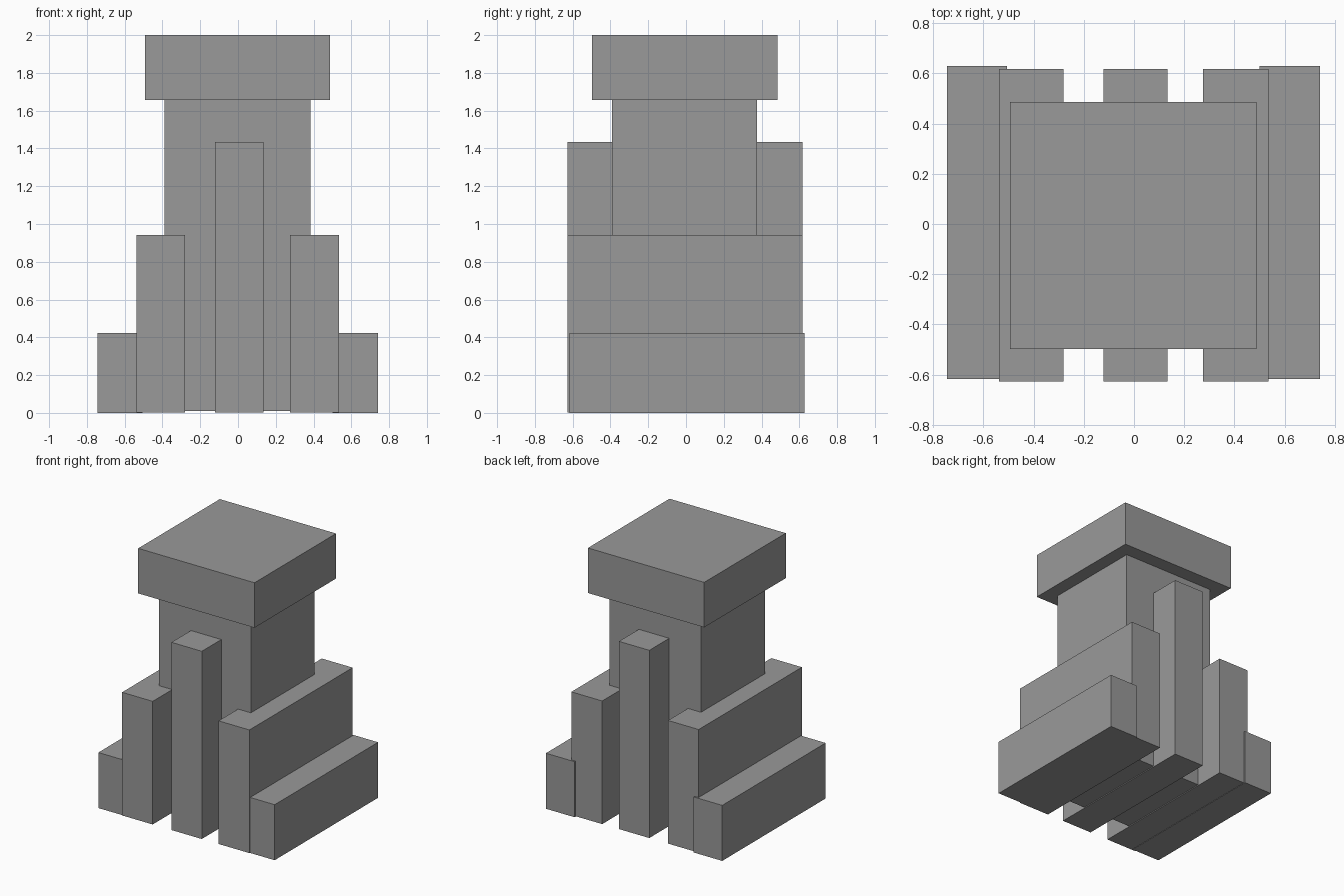
import bpy

if "Cube" in bpy.data.objects:
    bpy.data.objects.remove(bpy.data.objects["Cube"])

grey = bpy.data.materials.new("stone grey")
grey.diffuse_color = (0.32, 0.32, 0.32, 1)
grey.use_nodes = True
grey.node_tree.nodes["Principled BSDF"].inputs["Base Color"].default_value = grey.diffuse_color


def box(name, x, y, z):
    """Box spanning the given (min, max) ranges."""
    bpy.ops.mesh.primitive_cube_add(size=1, location=[sum(r) / 2 for r in (x, y, z)])
    ob = bpy.context.object
    ob.name = name
    ob.scale = [r[1] - r[0] for r in (x, y, z)]
    bpy.ops.object.transform_apply(location=False, rotation=False, scale=True)
    ob.data.materials.append(grey)


# Central column and its cap
box("column", (-0.39, 0.383), (-0.392, 0.376), (0.01, 1.657))
box("cap", (-0.493, 0.487), (-0.497, 0.485), (1.657, 2.0))

# Slabs running front to back, stepping down from the middle
fin_y = (-0.627, 0.616)
box("centre_fin", (-0.122, 0.134), fin_y, (0.003, 1.433))
box("left_fin", (-0.538, -0.28), fin_y, (0.003, 0.941))
box("right_fin", (0.275, 0.535), fin_y, (0.003, 0.941))

# Low outer steps
step_y = (-0.617, 0.628)
box("left_step", (-0.745, -0.505), step_y, (0, 0.423))
box("right_step", (0.50, 0.741), step_y, (0, 0.423))
